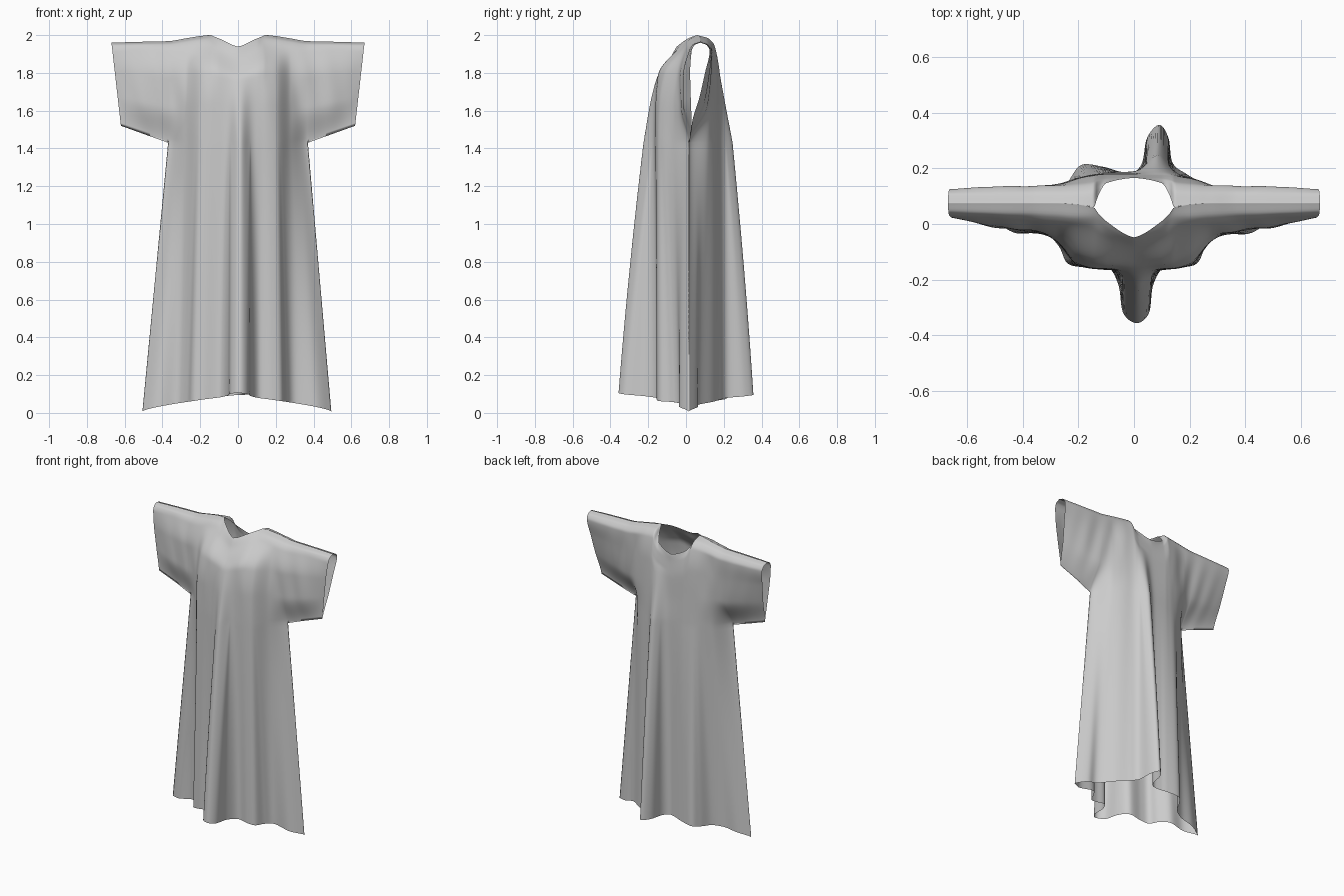
import bpy, bmesh, math

if "Cube" in bpy.data.objects:
    bpy.data.objects.remove(bpy.data.objects["Cube"])


def curve(xs, ys, x):
    """Smooth monotone interpolation through key values."""
    n = len(xs)
    x = min(max(x, xs[0]), xs[-1])
    d = [(ys[i + 1] - ys[i]) / (xs[i + 1] - xs[i]) for i in range(n - 1)]

    def slope(i):
        if i == 0:
            return d[0] * 0.3
        if i == n - 1:
            return d[-1]
        a, b = d[i - 1], d[i]
        return 0.0 if a * b <= 0 else 2 * a * b / (a + b)

    i = 0
    while i < n - 2 and x > xs[i + 1]:
        i += 1
    h = xs[i + 1] - xs[i]
    t = (x - xs[i]) / h
    return (ys[i] * (1 + 2 * t) * (1 - t) ** 2 + slope(i) * h * t * (1 - t) ** 2
            + ys[i + 1] * t * t * (3 - 2 * t) + slope(i + 1) * h * t * t * (t - 1))


def spline(pts, s):
    """Catmull-Rom point on an open 2D path, s in 0..1."""
    n = len(pts) - 1
    u = min(max(s, 0), 1) * n
    i = min(int(u), n - 1)
    t = u - i
    p = [pts[min(max(k, 0), n)] for k in (i - 1, i, i + 1, i + 2)]
    return [0.5 * (2 * b + (c - a) * t + (2 * a - 5 * b + 4 * c - d) * t * t
                   + (3 * b - a - 3 * c + d) * t ** 3) for a, b, c, d in zip(*p)]


ARM, NCOL, NSLEEVE, NLOW, NUP = 0.37, 120, 36, 50, 44
KEYS = [0, .10, .13, .145, .20, .28, .37, .50, .67]
LEVELS = [0, .35, .65, .9, .97, 1]

# Folded hem lines, left to right
FRONT_HEM = [(-.5, .015), (-.42, -.033), (-.32, -.03), (-.265, -.08), (-.235, -.14), (-.18, -.155),
             (-.09, -.155), (-.05, -.22), (-.033, -.32), (.016, -.357), (.06, -.32), (.075, -.22),
             (.115, -.155), (.185, -.155), (.235, -.14), (.265, -.08), (.31, -.035), (.42, -.035), (.5, .015)]
BACK_HEM = [(-.5, .015), (-.42, .05), (-.33, .06), (-.26, .1), (-.22, .17), (-.18, .214),
            (-.1, .205), (-.05, .19), (0, .185), (.035, .22), (.053, .31), (.097, .357), (.13, .31),
            (.145, .22), (.195, .18), (.27, .135), (.36, .065), (.43, .06), (.5, .015)]

# Depth of the upper garment at each KEYS distance, from underarm level to top edge
FRONT = [[-.165, -.165, -.163, -.162, -.15, -.06, .015, .025, .03],
         [-.163, -.162, -.161, -.16, -.145, -.06, -.025, -.015, .025],
         [-.15, -.148, -.143, -.138, -.115, -.045, -.025, -.01, .022],
         [-.077, -.045, -.03, -.02, -.01, .0, .01, .02, .03],
         [-.058, -.01, .015, .025, .025, .03, .035, .038, .045],
         [-.048, .01, .04, .06, .07, .075, .075, .075, .075]]
BACK = [[.188, .186, .182, .18, .165, .12, .015, .025, .03],
        [.183, .183, .18, .178, .168, .138, .11, .095, .072],
        [.18, .18, .178, .175, .165, .142, .128, .12, .102],
        [.17, .164, .158, .152, .145, .14, .137, .135, .125],
        [.168, .152, .128, .118, .115, .115, .115, .113, .11],
        [.166, .147, .1, .06, .07, .075, .075, .075, .075]]
FRONT_TOP = [1.94, 1.982, 1.994, 2.0, 1.995, 1.982, 1.968, 1.965, 1.96]
BACK_TOP = [1.875, 1.915, 1.965, 2.0, 1.995, 1.982, 1.968, 1.965, 1.96]


def upper(x, t, rows, top, fold_x, fold):
    """Point on the chest or sleeve part of one side."""
    a = abs(x)
    y = curve(LEVELS, [curve(KEYS, r, a) for r in rows], t)
    y += fold * math.exp(-((x - fold_x) / .047) ** 2) * max(0, 1 - t / .75)
    out = max(0, a - ARM)
    # soft wrinkles running down from the shoulder
    amp = .003 * math.sin(math.pi * t) * min(1, max(0, (a - .12) * 5)) * max(0, 1 - out / .3)
    y += amp * math.sin(x * 48 + t * 5) * (1 if fold > 0 else -1)
    low = 1.43 + .3 * out
    high = curve(KEYS, top, a)
    sx = math.copysign(min(a, ARM) + out * (.833 + .167 * t), x)
    return sx, y, low + (high - low) * t


def chest_x(hx):
    """Narrow the hem to chest width, keeping the middle folds full width."""
    return hx * (1 - .26 * abs(hx) / .5)


def add_side(bm, hem, rows, top, fold_x, fold):
    ts = [math.sin(j / NUP * math.pi / 2) for j in range(NUP + 1)]
    grid = []
    # skirt, blended from folded hem up to the chest, slightly bellied
    for j in range(NLOW):
        w = 1 - j / NLOW
        wy = w + .22 * w * (1 - w)
        line = []
        for i in range(NCOL + 1):
            hx, hy = spline(hem, i / NCOL)
            cx, cy, cz = upper(chest_x(hx), 0, rows, top, fold_x, fold)
            hz = .008 + .085 * max(0, 1 - abs(hx) / .5) ** .7 + .07 * max(0, abs(hy) - .15)
            line.append(bm.verts.new((cx + (hx - cx) * w - .006 * w, cy + (hy - cy) * wy,
                                      cz + (hz - cz) * w)))
        grid.append(line)
    # chest
    for t in ts:
        line = []
        for i in range(NCOL + 1):
            even = ARM * (2 * i / NCOL - 1)
            x = chest_x(spline(hem, i / NCOL)[0])
            line.append(bm.verts.new(upper(x + (even - x) * t, t, rows, top, fold_x, fold)))
        grid.append(line)
    grids = [grid]
    # sleeves
    for sign in (-1, 1):
        grids.append([[bm.verts.new(upper(sign * (ARM + .3 * i / NSLEEVE), t, rows, top, fold_x, fold))
                       for i in range(NSLEEVE + 1)] for t in ts])
    for g in grids:
        for a, b in zip(g, g[1:]):
            for i in range(len(a) - 1):
                bm.faces.new((a[i], a[i + 1], b[i + 1], b[i]))


# Robe: front and back sides sewn along shoulders, sleeves and side seams
bm = bmesh.new()
add_side(bm, FRONT_HEM, FRONT, FRONT_TOP, .01, -.06)
add_side(bm, BACK_HEM, BACK, BACK_TOP, .085, .06)
bmesh.ops.remove_doubles(bm, verts=bm.verts, dist=.0004)
bmesh.ops.recalc_face_normals(bm, faces=bm.faces)
mesh = bpy.data.meshes.new("robe")
bm.to_mesh(mesh)
bm.free()
robe = bpy.data.objects.new("robe", mesh)
bpy.context.collection.objects.link(robe)
for p in mesh.polygons:
    p.use_smooth = True
